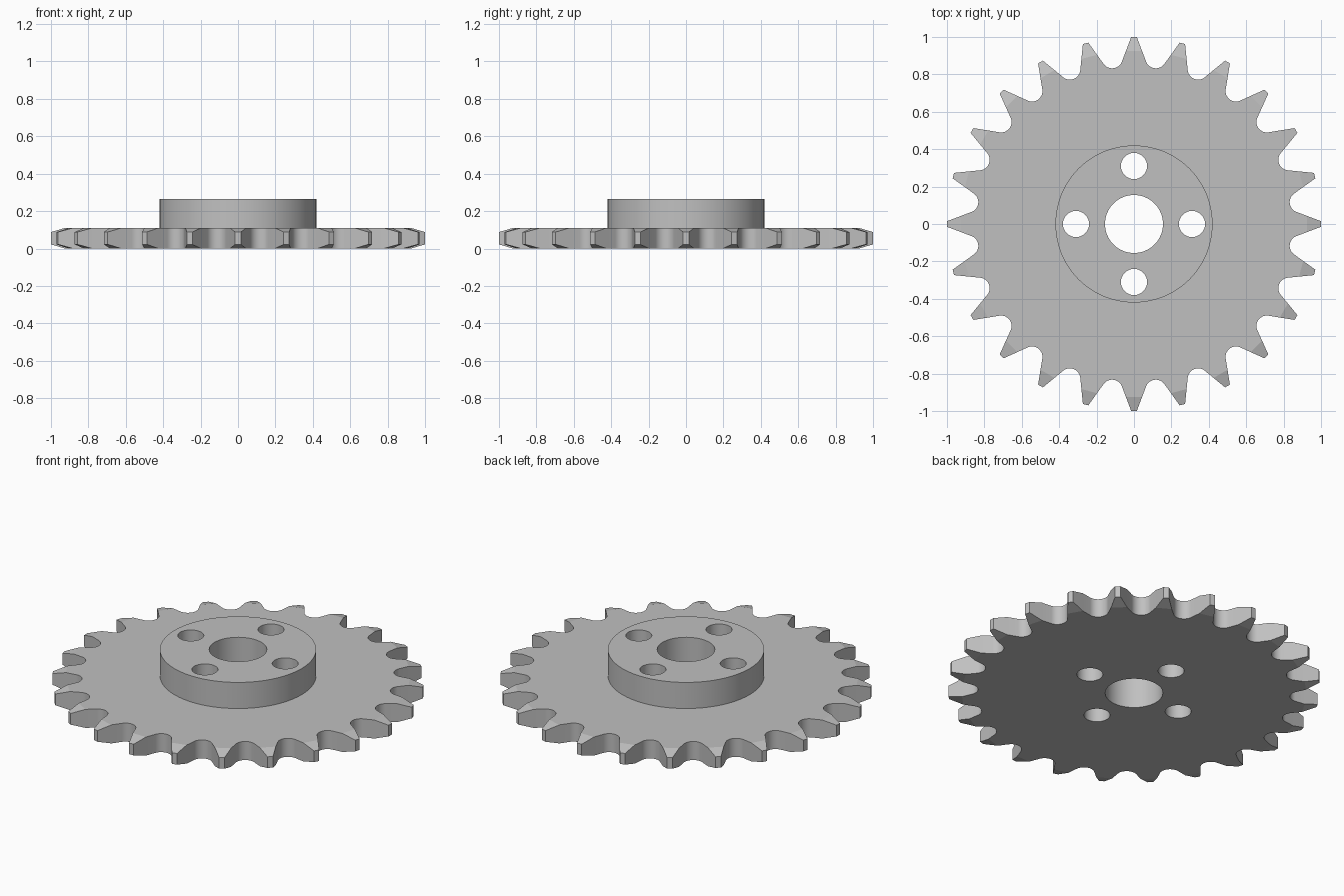
import bpy, bmesh
from math import radians, cos, sin, atan2, acos, pi
from mathutils import Vector, Matrix

cube = bpy.data.objects.get("Cube")
if cube:
    bpy.data.objects.remove(cube, do_unlink=True)

TEETH = 24
PLATE_TOP, HUB_TOP = 0.11, 0.265
HUB_R, BORE_R = 0.42, 0.155
BOLT_R, BOLT_CIRCLE = 0.07, 0.31
TIP_HALF, SHOULDER_R, TIP_DROP = 0.015, 0.925, 0.022
ROLLER_R, PITCH_R, ARC_STEPS = 0.056, 0.896, 16

steel = bpy.data.materials.new("grey steel")
steel.use_nodes = True
steel.diffuse_color = (0.53, 0.53, 0.53, 1)
steel.node_tree.nodes["Principled BSDF"].inputs["Base Color"].default_value = (0.53, 0.53, 0.53, 1)


def tooth_profile():
    """One tooth pointing along +x, followed by the round gap after it."""
    half_pitch = pi / TEETH
    tip = Vector((1, TIP_HALF))
    centre = PITCH_R * Vector((cos(half_pitch), sin(half_pitch)))
    d = tip - centre
    start = atan2(d.y, d.x) - acos(ROLLER_R / d.length) + 2 * pi
    sweep = 2 * (start - pi - half_pitch)
    arc = []
    for k in range(ARC_STEPS + 1):
        a = start - sweep * k / ARC_STEPS
        arc.append(centre + ROLLER_R * Vector((cos(a), sin(a))))
    shoulder = tip.lerp(arc[0], (1 - SHOULDER_R) / (1 - arc[0].x))
    flip = lambda p: Vector((p.x, -p.y))
    return [flip(shoulder), flip(tip), tip, shoulder] + arc


def make_plate():
    """Toothed plate whose tooth tips are chamfered above and below."""
    bm = bmesh.new()
    top, bottom, core = [], [], []
    profile = tooth_profile()
    for i in range(TEETH):
        turn = Matrix.Rotation(2 * pi * i / TEETH, 2)
        for j, p in enumerate(profile):
            q = turn @ p
            drop = TIP_DROP if j in (1, 2) else 0
            if not drop:
                core.append(len(top))
            top.append(bm.verts.new((q.x, q.y, PLATE_TOP - drop)))
            bottom.append(bm.verts.new((q.x, q.y, drop)))
    n = len(top)
    for i in range(n):
        j = (i + 1) % n
        bm.faces.new((bottom[i], bottom[j], top[j], top[i]))
    bm.faces.new([top[i] for i in core])
    bm.faces.new([bottom[i] for i in reversed(core)])
    for s in range(0, n, len(profile)):
        bm.faces.new(top[s:s + 4])
        bm.faces.new(bottom[s:s + 4][::-1])
    mesh = bpy.data.meshes.new("sprocket")
    bm.to_mesh(mesh)
    bm.free()
    mesh.materials.append(steel)
    obj = bpy.data.objects.new("sprocket", mesh)
    bpy.context.collection.objects.link(obj)
    return obj


def cylinder(name, radius, z0, z1, x=0, y=0, sides=64):
    bpy.ops.mesh.primitive_cylinder_add(vertices=sides, radius=radius, depth=z1 - z0,
                                        location=(x, y, (z0 + z1) / 2))
    obj = bpy.context.object
    obj.name = name
    obj.data.materials.append(steel)
    return obj


def combine(obj, tool, operation):
    mod = obj.modifiers.new(tool.name, "BOOLEAN")
    mod.operation, mod.object, mod.solver = operation, tool, "EXACT"
    bpy.context.view_layer.objects.active = obj
    bpy.ops.object.modifier_apply(modifier=mod.name)
    bpy.data.objects.remove(tool, do_unlink=True)


sprocket = make_plate()

# Raised hub
combine(sprocket, cylinder("hub", HUB_R, PLATE_TOP / 2, HUB_TOP, sides=96), "UNION")

# Shaft bore and four bolt holes
combine(sprocket, cylinder("bore", BORE_R, -0.1, 0.4), "DIFFERENCE")
for k in range(4):
    a = k * pi / 2
    hole = cylinder("bolt_hole", BOLT_R, -0.1, 0.4, BOLT_CIRCLE * cos(a), BOLT_CIRCLE * sin(a), 48)
    combine(sprocket, hole, "DIFFERENCE")

bpy.ops.object.select_all(action="DESELECT")
sprocket.select_set(True)
bpy.context.view_layer.objects.active = sprocket
bpy.ops.object.shade_smooth_by_angle(angle=radians(12))
